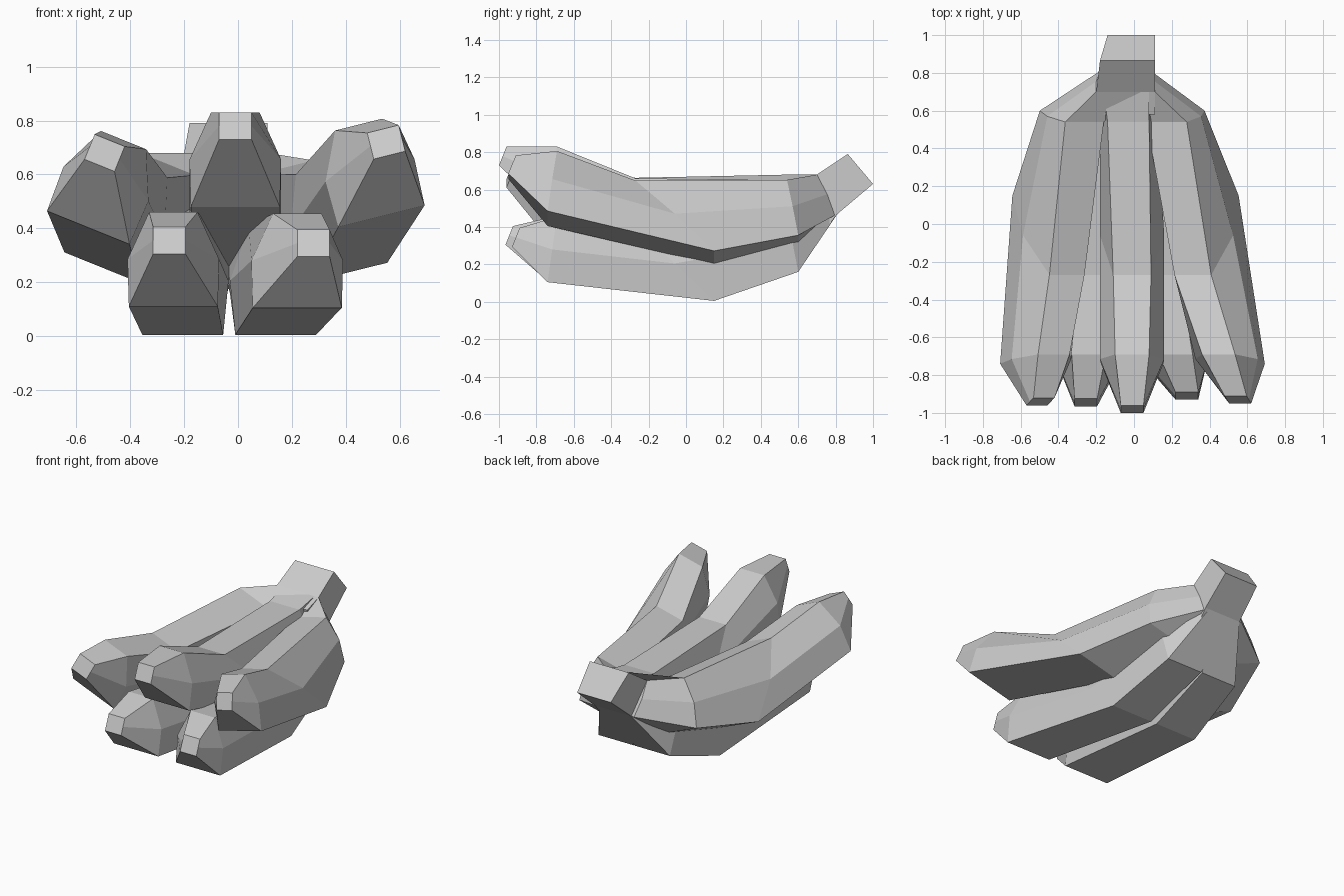
import bpy
import bmesh
from math import radians
from mathutils import Matrix, Vector

cube = bpy.data.objects.get("Cube")
if cube:
    bpy.data.objects.remove(cube, do_unlink=True)

grey = bpy.data.materials.new("plain_grey")
grey.use_nodes = True
colour = (0.6, 0.6, 0.6, 1)
grey.diffuse_color = colour
grey.node_tree.nodes["Principled BSDF"].inputs["Base Color"].default_value = colour


def loft(name, rings):
    """Skin a list of equal rings, with a cap at each end."""
    bm = bmesh.new()
    loops = [[bm.verts.new(p) for p in ring] for ring in rings]
    for a, b in zip(loops, loops[1:]):
        for i in range(len(a)):
            j = (i + 1) % len(a)
            bm.faces.new((a[i], a[j], b[j], b[i]))
    bm.faces.new(loops[0])
    bm.faces.new(loops[-1])
    bmesh.ops.recalc_face_normals(bm, faces=bm.faces)
    mesh = bpy.data.meshes.new(name)
    bm.to_mesh(mesh)
    bm.free()
    mesh.materials.append(grey)
    obj = bpy.data.objects.new(name, mesh)
    bpy.context.collection.objects.link(obj)


# Shared sections from tip to neck:
# top y, bottom y, top z, bottom z, half widths at top, side and bottom
sections = [
    (-0.96, -1.0, 0.83, 0.73, 0.06, 0.06, 0.06),
    (-0.69, -0.74, 0.83, 0.48, 0.09, 0.17, 0.165),
    (-0.27, 0.15, 0.66, 0.26, 0.10, 0.17, 0.15),
    (0.54, 0.60, 0.65, 0.34, 0.11, 0.15, 0.13),
    (0.70, 0.81, 0.68, 0.47, 0.12, 0.12, 0.10),
]


def hexagon(section, x, drop, roll, shift):
    """Six corners of one section, rolled about its own centre."""
    y0, y1, z0, z1, top, side, bottom = section
    ym, zm = (y0 + y1) / 2, (z0 + z1) / 2
    corners = [(-top, y0, z0), (top, y0, z0), (side, ym, zm),
               (bottom, y1, z1), (-bottom, y1, z1), (-side, ym, zm)]
    turn = Matrix.Rotation(radians(-roll), 3, "Y")
    centre = Vector((0, ym, zm))
    place = Vector((x, ym + shift, zm - drop))
    return [turn @ (Vector(c) - centre) + place for c in corners]


# Fruits: x of each section, drop of each section, roll, forward trim of tip
fruits = {
    "middle_fruit": ((-0.01, -0.01, -0.01, -0.03, -0.04), (0, 0, 0, 0, 0), 0, 0),
    "upper_left_fruit": ((0.55, 0.49, 0.36, 0.21, -0.01), (0.06, 0.04, 0.03, 0.02, 0), 14, 0.05),
    "upper_right_fruit": ((-0.495, -0.49, -0.43, -0.32, -0.08), (0.10, 0.09, 0.02, 0, 0), -22, 0.04),
    "lower_left_fruit": ((0.28, 0.22, 0.14, 0.10, -0.02), (0.435, 0.375, 0.255, 0.18, 0), 0, 0.07),
    "lower_right_fruit": ((-0.255, -0.24, -0.205, -0.17, -0.06), (0.425, 0.37, 0.255, 0.18, 0), 0, 0.035),
}
for name, (xs, drops, roll, trim) in fruits.items():
    shifts = (trim, 0, 0, 0, 0)
    rolls = (roll, roll, roll, roll, 0)
    loft(name, [hexagon(*args) for args in zip(sections, xs, drops, rolls, shifts)])

# Stem: short square stub, leaning up and back
stem_rings = [(-0.19, -0.17, 0.58, 0.64, 0.66, 0.28),
              (-0.20, -0.16, 0.70, 0.68, 0.81, 0.47),
              (-0.18, -0.14, 0.865, 0.79, 1.0, 0.63)]
right_edge = 0.11
loft("stem", [[(a, y0, z0), (right_edge, y0, z0), (right_edge, y1, z1), (b, y1, z1)]
              for a, b, y0, z0, y1, z1 in stem_rings])
